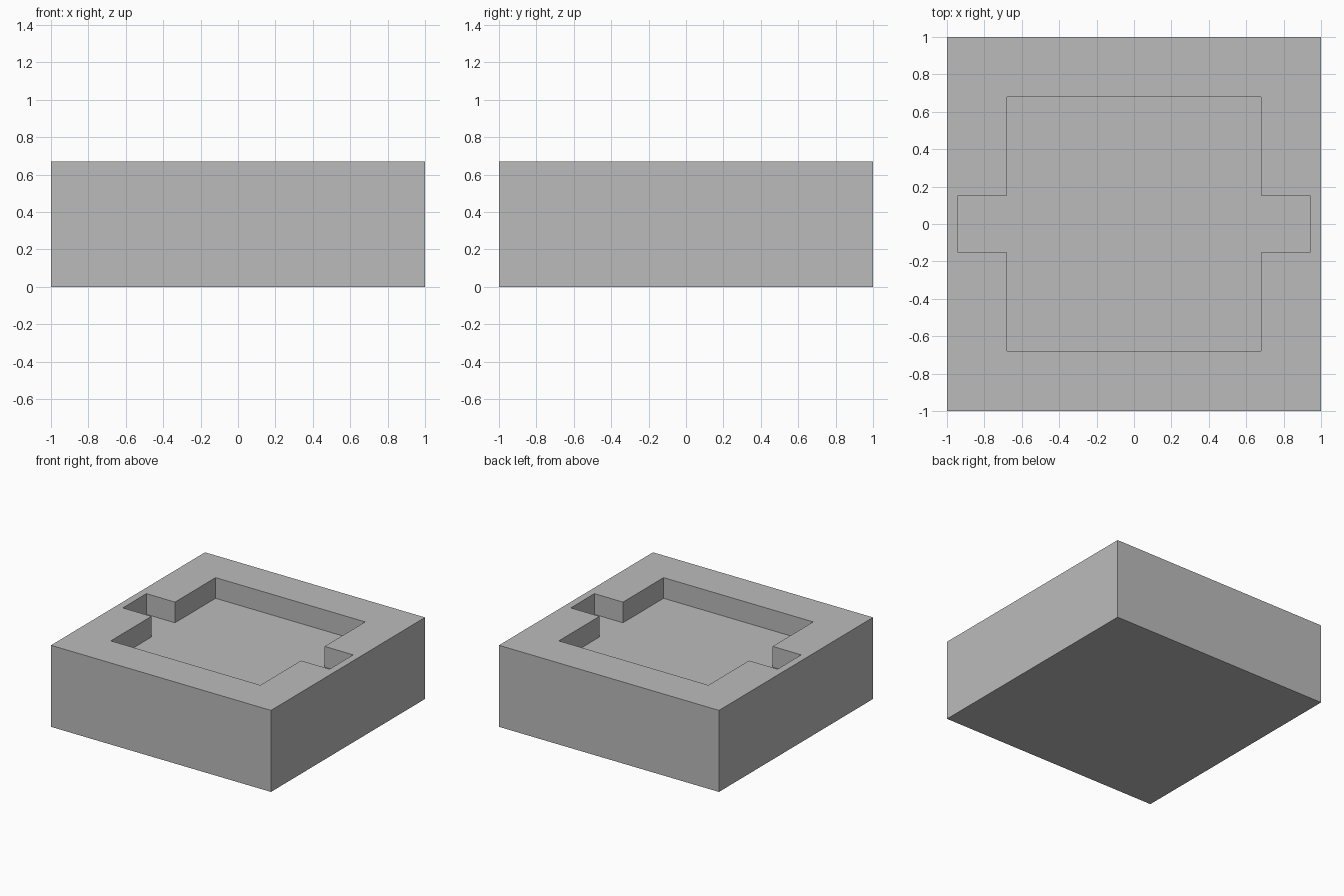
import bpy
import bmesh

if "Cube" in bpy.data.objects:
    bpy.data.objects.remove(bpy.data.objects["Cube"], do_unlink=True)

HEIGHT = 0.67
FLOOR = 0.50      # level of the recess floor
HALF = 1.0        # half width of the block
POCKET = 0.68     # half width of the square recess
SLOT_X = 0.94     # reach of the side slots
SLOT_Y = 0.153    # half width of the side slots

grey = bpy.data.materials.new("plain grey")
grey.use_nodes = True
colour = (0.5, 0.5, 0.5, 1)
grey.diffuse_color = colour
grey.node_tree.nodes["Principled BSDF"].inputs["Base Color"].default_value = colour


def prism(name, outline, bottom, top):
    """Extrude a flat outline into a closed solid."""
    bm = bmesh.new()
    base = bm.faces.new([bm.verts.new((x, y, bottom)) for x, y in outline])
    result = bmesh.ops.extrude_face_region(bm, geom=[base], use_keep_orig=True)
    verts = [g for g in result["geom"] if isinstance(g, bmesh.types.BMVert)]
    bmesh.ops.translate(bm, verts=verts, vec=(0, 0, top - bottom))
    bmesh.ops.recalc_face_normals(bm, faces=bm.faces)
    mesh = bpy.data.meshes.new(name)
    bm.to_mesh(mesh)
    bm.free()
    mesh.materials.append(grey)
    obj = bpy.data.objects.new(name, mesh)
    bpy.context.collection.objects.link(obj)
    return obj


# Solid square block
block = prism("block", [(-HALF, -HALF), (HALF, -HALF), (HALF, HALF), (-HALF, HALF)], 0, HEIGHT)

# Recess outline: square with a slot on each side, made by point symmetry
half_outline = [(-POCKET, -POCKET), (POCKET, -POCKET), (POCKET, -SLOT_Y),
                (SLOT_X, -SLOT_Y), (SLOT_X, SLOT_Y), (POCKET, SLOT_Y)]
outline = half_outline + [(-x, -y) for x, y in half_outline]
cutter = prism("recess_cutter", outline, FLOOR, HEIGHT + 0.2)
cutter.hide_render = True
cutter.hide_set(True)

# Cut the recess into the block
cut = block.modifiers.new("recess", "BOOLEAN")
cut.operation = "DIFFERENCE"
cut.solver = "EXACT"
cut.object = cutter
